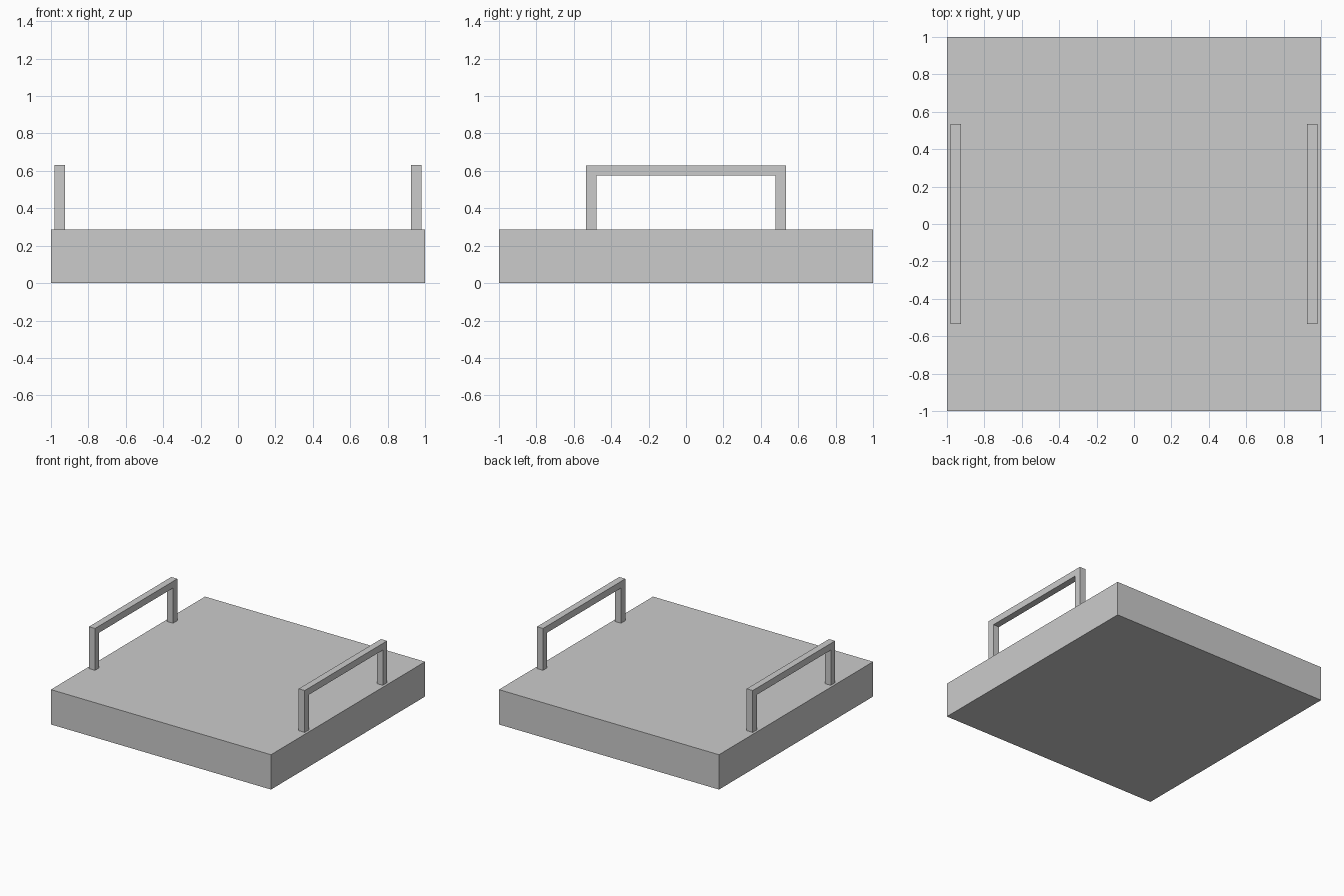
import bpy
import bmesh

cube = bpy.data.objects.get("Cube")
if cube:
    bpy.data.objects.remove(cube, do_unlink=True)

# Plain grey finish
GREY = (0.6, 0.6, 0.6, 1.0)
grey = bpy.data.materials.new("plain_grey")
grey.use_nodes = True
grey.diffuse_color = GREY
grey.node_tree.nodes["Principled BSDF"].inputs["Base Color"].default_value = GREY

BASE_H = 0.286
HANDLE_TOP = 0.63
HALF_SPAN = 0.534
BAR = 0.055
HANDLE_X = 0.953


def extruded(name, outline, depth, place):
    """Extrude a closed outline by depth along its local normal."""
    bm = bmesh.new()
    face = bm.faces.new([bm.verts.new(place(u, v, 0)) for u, v in outline])
    grown = bmesh.ops.extrude_face_region(bm, geom=[face])["geom"]
    shift = place(0, 0, depth) - place(0, 0, 0)
    bmesh.ops.translate(bm, vec=shift,
                        verts=[g for g in grown if isinstance(g, bmesh.types.BMVert)])
    bmesh.ops.recalc_face_normals(bm, faces=bm.faces)
    mesh = bpy.data.meshes.new(name)
    bm.to_mesh(mesh)
    bm.free()
    mesh.materials.append(grey)
    obj = bpy.data.objects.new(name, mesh)
    bpy.context.collection.objects.link(obj)
    return obj


from mathutils import Vector

# Square slab
extruded("base_slab", [(-1, -1), (1, -1), (1, 1), (-1, 1)], BASE_H,
         lambda u, v, d: Vector((u, v, d)))

# Square-section arch handles, one along each side
inner = HALF_SPAN - BAR
under = HANDLE_TOP - BAR
half = [(HALF_SPAN, BASE_H), (HALF_SPAN, HANDLE_TOP)]
arch = (half + [(-y, z) for y, z in reversed(half)]
        + [(-inner, BASE_H), (-inner, under), (inner, under), (inner, BASE_H)])
for side, sign in (("left", 1), ("right", -1)):
    extruded(side + "_handle", arch, BAR,
             lambda u, v, d: Vector((sign * HANDLE_X - BAR / 2 + d, u, v)))
